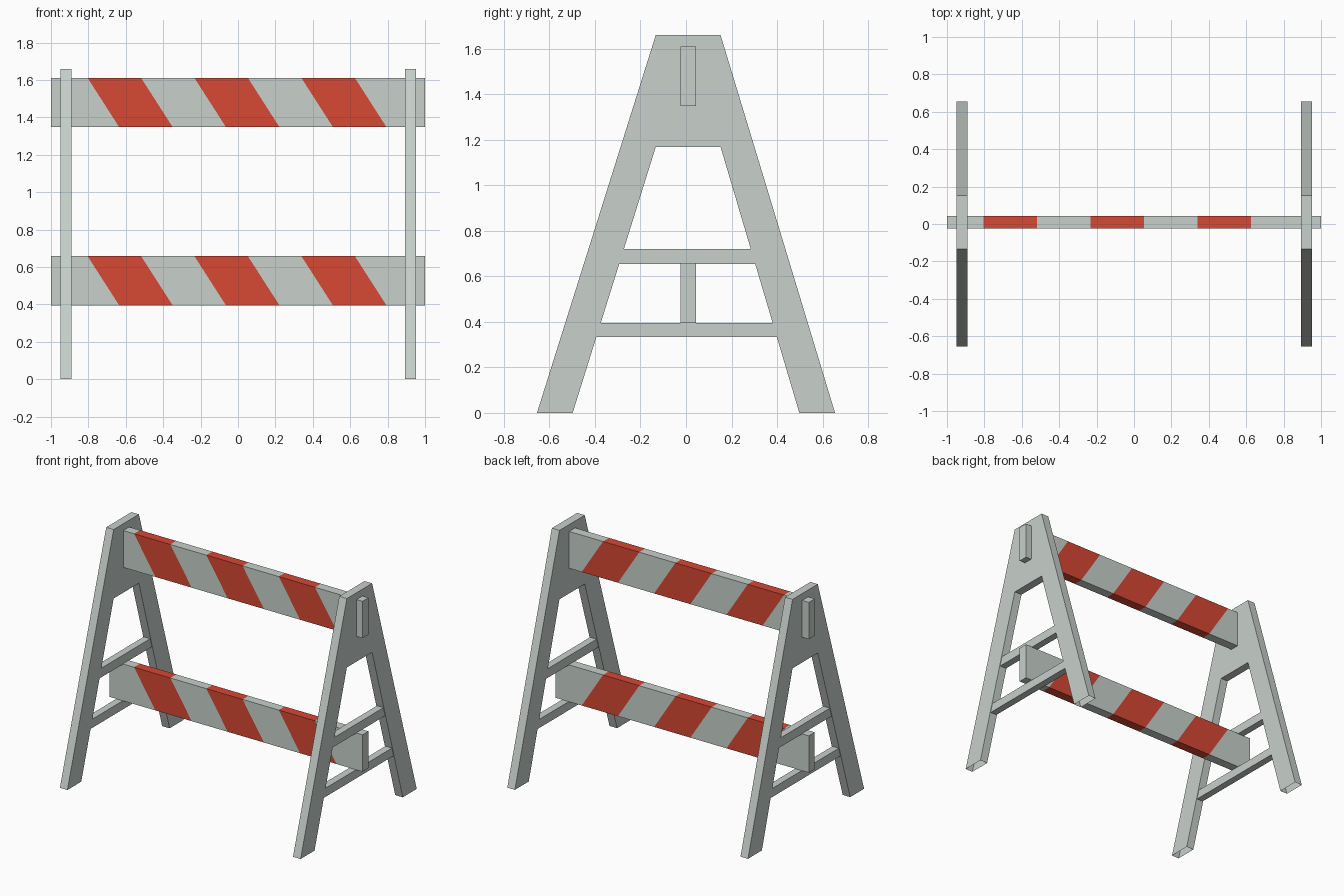
import bpy, bmesh
from mathutils import Vector

if "Cube" in bpy.data.objects:
    bpy.data.objects.remove(bpy.data.objects["Cube"])


def material(name, rgb):
    m = bpy.data.materials.new(name)
    m.diffuse_color = (*rgb, 1.0)
    m.use_nodes = True
    m.node_tree.nodes["Principled BSDF"].inputs["Base Color"].default_value = m.diffuse_color
    return m


grey = material("pale_grey", (0.578, 0.638, 0.597))
red = material("warning_red", (0.679, 0.065, 0.034))


def prism(profile, x0, x1):
    """Extrude a (y, z) profile along x."""
    bm = bmesh.new()
    face = bm.faces.new([bm.verts.new((x0, y, z)) for y, z in profile])
    ext = bmesh.ops.extrude_face_region(bm, geom=[face])
    new = [v for v in ext["geom"] if isinstance(v, bmesh.types.BMVert)]
    bmesh.ops.translate(bm, verts=new, vec=(x1 - x0, 0, 0))
    bmesh.ops.recalc_face_normals(bm, faces=bm.faces[:])
    return bm


def finish(bm, name, mats):
    me = bpy.data.meshes.new(name)
    bm.to_mesh(me)
    bm.free()
    for m in mats:
        me.materials.append(m)
    ob = bpy.data.objects.new(name, me)
    bpy.context.collection.objects.link(ob)
    return ob


# A-shaped end frames
FOOT_OUT, TOP_Z, CROTCH_Z = 0.655, 1.66, 1.168
FOOT_IN, Y0, Y1 = 0.498, -0.133, 0.152
a_profile = [(-FOOT_OUT, 0), (-FOOT_IN, 0), (Y0, CROTCH_Z), (Y1, CROTCH_Z),
             (FOOT_IN, 0), (FOOT_OUT, 0), (Y1, TOP_Z), (Y0, TOP_Z)]


def inner_y(z, top_y, foot_y):
    return foot_y + (top_y - foot_y) * z / CROTCH_Z


for side, x0, x1 in (("left", -0.948, -0.889), ("right", 0.893, 0.953)):
    bm = prism(a_profile, x0, x1)
    # the feet are open underneath
    feet = [f for f in bm.faces if f.calc_center_median().z < 0.001]
    bmesh.ops.delete(bm, geom=feet, context='FACES_ONLY')
    finish(bm, side + "_a_frame", [grey])

    # crossbars fitted between the legs
    for label, z0, z1 in (("lower", 0.333, 0.395), ("upper", 0.655, 0.72)):
        bar = [(inner_y(z0, Y0, -FOOT_IN), z0), (inner_y(z0, Y1, FOOT_IN), z0),
               (inner_y(z1, Y1, FOOT_IN), z1), (inner_y(z1, Y0, -FOOT_IN), z1)]
        finish(prism(bar, x0 + 0.004, x1 - 0.004),
               f"{side}_{label}_crossbar", [grey])

# Striped boards: slanted cuts, then faces coloured by their sheared x position
SLOPE, WIDTH = 0.168 / 0.262, 0.286
STARTS = (-0.804, -0.233, 0.339)
for label, z0, z1 in (("lower", 0.395, 0.658), ("upper", 1.348, 1.611)):
    bm = prism([(-0.024, z0), (0.043, z0), (0.043, z1), (-0.024, z1)], -1, 1)
    for s in STARTS:
        for u in (s, s + WIDTH):
            bmesh.ops.bisect_plane(
                bm, geom=bm.verts[:] + bm.edges[:] + bm.faces[:],
                plane_co=Vector((u, 0, z1)), plane_no=Vector((1, 0, SLOPE)))
    for f in bm.faces:
        c = f.calc_center_median()
        u = c.x - SLOPE * (z1 - c.z)
        f.material_index = int(any(s < u < s + WIDTH for s in STARTS)
                               and abs(f.normal.x) < 0.5)
    finish(bm, label + "_striped_board", [grey, red])
